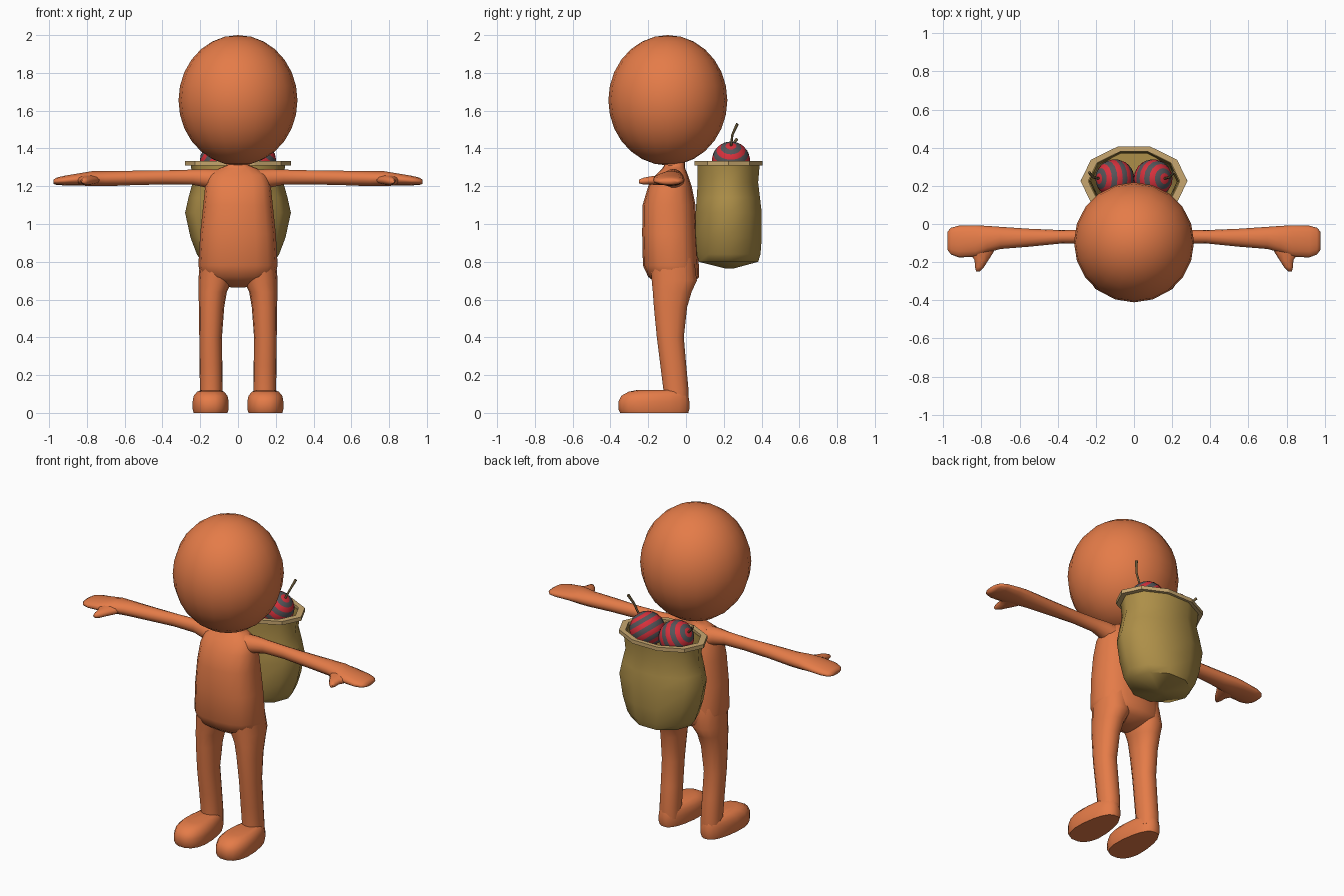
import bpy, bmesh, math
from mathutils import Vector, Matrix

if "Cube" in bpy.data.objects:
    bpy.data.objects.remove(bpy.data.objects["Cube"])


def material(name, rgb):
    m = bpy.data.materials.new(name)
    m.diffuse_color = (*rgb, 1)
    m.use_nodes = True
    m.node_tree.nodes["Principled BSDF"].inputs["Base Color"].default_value = m.diffuse_color
    return m


ORANGE = material("orange skin", (0.78, 0.2, 0.065))
CANVAS = material("olive canvas", (0.42, 0.275, 0.065))
TRIM = material("tan trim", (0.58, 0.39, 0.16))
RED = material("red", (0.68, 0.03, 0.045))
GREY = material("dark grey", (0.09, 0.09, 0.1))
BROWN = material("stem brown", (0.16, 0.11, 0.045))


def finish(name, bm, mats, smooth=50):
    bmesh.ops.recalc_face_normals(bm, faces=bm.faces)
    mesh = bpy.data.meshes.new(name)
    bm.to_mesh(mesh)
    bm.free()
    ob = bpy.data.objects.new(name, mesh)
    bpy.context.collection.objects.link(ob)
    for m in mats:
        mesh.materials.append(m)
    if smooth:
        bpy.ops.object.select_all(action='DESELECT')
        ob.select_set(True)
        bpy.context.view_layer.objects.active = ob
        bpy.ops.object.shade_smooth_by_angle(angle=math.radians(smooth))
    return ob


def loft(name, stations, place, mat, n=14, power=2.0, closed=False, smooth=50, tweak=None):
    """Stations are (t, centre a, centre b, radius a, radius b); place maps (a, b, t) to xyz."""
    bm = bmesh.new()
    rings = []
    for t, ca, cb, ra, rb in stations:
        ring = []
        for i in range(n):
            c, s = math.cos(math.tau * i / n), math.sin(math.tau * i / n)
            a = ca + ra * math.copysign(abs(c) ** (2 / power), c)
            b = cb + rb * math.copysign(abs(s) ** (2 / power), s)
            p = Vector(place(a, b, t))
            ring.append(bm.verts.new(tweak(p) if tweak else p))
        rings.append(ring)
    pairs = list(zip(rings, rings[1:]))
    if closed:
        pairs.append((rings[-1], rings[0]))
    else:
        bm.faces.new(rings[0])
        bm.faces.new(rings[-1])
    for r, q in pairs:
        for i in range(n):
            j = (i + 1) % n
            bm.faces.new((r[i], r[j], q[j], q[i]))
    return finish(name, bm, [mat], smooth)


def upright(a, b, t):
    return (a, b, t)


# Head
bm = bmesh.new()
bmesh.ops.create_uvsphere(bm, u_segments=20, v_segments=14, radius=1)
bmesh.ops.transform(bm, verts=bm.verts, matrix=Matrix.Translation((0, -0.096, 1.655))
                    @ Matrix.Diagonal((0.315, 0.315, 0.345, 1)))
finish("head", bm, [ORANGE])

# Torso and neck
loft("torso", [
    (0.665, 0, -0.06, 0.04, 0.05), (0.69, 0, -0.06, 0.13, 0.10),
    (0.72, 0, -0.065, 0.195, 0.135), (0.78, 0, -0.08, 0.21, 0.148),
    (0.95, 0, -0.087, 0.2, 0.145), (1.1, 0, -0.09, 0.184, 0.14),
    (1.2, 0, -0.085, 0.174, 0.115), (1.26, 0, -0.075, 0.155, 0.085),
    (1.295, 0, -0.065, 0.10, 0.06), (1.31, 0, -0.06, 0.06, 0.055),
    (1.37, 0, -0.07, 0.06, 0.06)], upright, ORANGE, n=16, power=2.5, smooth=70)


def narrow_heel(side):
    def tweak(p):
        k = 0.74 + 0.26 * min(1, max(0, (0.0 - p.y) / 0.22))
        cx = side * 0.145
        return Vector((cx + (p.x - cx) * k, p.y, p.z))
    return tweak


for side, word in ((1, "left"), (-1, "right")):
    # Leg
    loft(word + "_leg", [
        (0.82, 0.105, -0.075, 0.095, 0.12), (0.7, 0.12, -0.062, 0.09, 0.122),
        (0.64, 0.134, -0.073, 0.075, 0.105), (0.56, 0.14, -0.082, 0.067, 0.09),
        (0.4, 0.145, -0.083, 0.06, 0.073), (0.25, 0.143, -0.067, 0.06, 0.07),
        (0.12, 0.142, -0.053, 0.06, 0.068), (0.05, 0.142, -0.053, 0.06, 0.068)],
        lambda a, b, t: (side * a, b, t), ORANGE, power=2.2)
    # Foot
    loft(word + "_foot", [
        (0.0, 0.145, -0.168, 0.094, 0.182), (0.02, 0.145, -0.17, 0.1, 0.19),
        (0.06, 0.145, -0.17, 0.1, 0.19), (0.09, 0.145, -0.165, 0.094, 0.18),
        (0.112, 0.145, -0.148, 0.075, 0.158), (0.12, 0.145, -0.13, 0.055, 0.135)],
        lambda a, b, t: (side * a, b, t), ORANGE, n=18, power=2.6,
        tweak=narrow_heel(side))
    # Arm and hand
    loft(word + "_arm", [
        (0.08, -0.07, 1.22, 0.07, 0.07), (0.17, -0.067, 1.242, 0.052, 0.05),
        (0.24, -0.066, 1.248, 0.037, 0.041), (0.38, -0.067, 1.247, 0.035, 0.038),
        (0.55, -0.072, 1.244, 0.047, 0.039), (0.7, -0.073, 1.24, 0.058, 0.041),
        (0.77, -0.08, 1.24, 0.07, 0.041), (0.83, -0.09, 1.237, 0.083, 0.034),
        (0.92, -0.092, 1.23, 0.083, 0.026), (0.96, -0.09, 1.226, 0.07, 0.02),
        (0.978, -0.088, 1.224, 0.048, 0.011)],
        lambda a, b, t: (side * t, a, b), ORANGE, smooth=70)
    # Thumb
    loft(word + "_thumb", [
        (-0.10, 0.8, 1.235, 0.085, 0.03), (-0.15, 0.8, 1.232, 0.062, 0.026),
        (-0.19, 0.8, 1.23, 0.036, 0.023), (-0.225, 0.81, 1.227, 0.024, 0.019),
        (-0.248, 0.818, 1.225, 0.01, 0.01)],
        lambda a, b, t: (side * a, t, b), ORANGE, n=10, smooth=70)

# Bag: outer wall, then down the inside to its floor
loft("bag", [
    (0.765, 0, 0.23, 0.03, 0.025), (0.8, 0, 0.225, 0.19, 0.165),
    (0.84, 0, 0.225, 0.218, 0.178), (0.93, 0, 0.226, 0.252, 0.184),
    (1.06, 0, 0.226, 0.28, 0.184), (1.14, 0, 0.224, 0.262, 0.176),
    (1.22, 0, 0.222, 0.24, 0.168), (1.318, 0, 0.225, 0.25, 0.174),
    (1.318, 0, 0.225, 0.235, 0.16), (1.22, 0, 0.222, 0.225, 0.155),
    (1.06, 0, 0.225, 0.262, 0.17), (0.86, 0, 0.225, 0.2, 0.16)],
    upright, CANVAS, n=10)

# Bag rim
loft("bag_rim", [
    (1.31, 0, 0.225, 0.24, 0.162), (1.31, 0, 0.225, 0.28, 0.19),
    (1.333, 0, 0.225, 0.28, 0.19), (1.333, 0, 0.225, 0.24, 0.162)],
    upright, TRIM, n=10, closed=True, smooth=0)

# Striped fruit with bent stems
RADIUS, BANDS = 0.102, 11
for name, x, tilt, tip in (("left", 0.1, 38, (0.21, 0.272, 1.53)),
                           ("right", -0.1, -58, (-0.235, 0.27, 1.45))):
    centre = Vector((x, 0.238, 1.335))
    turn = Matrix.Rotation(math.radians(tilt), 4, 'Y')
    bm = bmesh.new()
    bmesh.ops.create_uvsphere(bm, u_segments=16, v_segments=BANDS, radius=RADIUS)
    for f in bm.faces:
        z = max(-1, min(1, f.calc_center_median().z / RADIUS))
        f.material_index = int(math.acos(z) / math.pi * BANDS) % 2
    bmesh.ops.transform(bm, verts=bm.verts, matrix=Matrix.Translation(centre) @ turn)
    finish(name + "_fruit", bm, [RED, GREY])

    axis = turn.to_3x3() @ Vector((0, 0, 1))
    base, tip = centre + axis * (RADIUS - 0.01), Vector(tip)
    mid = base.lerp(tip, 0.45) + axis * 0.012 - Vector((0, 0.008, 0))
    curve = bpy.data.curves.new(name + "_stem", 'CURVE')
    curve.dimensions = '3D'
    curve.bevel_depth, curve.bevel_resolution = 0.008, 1
    curve.use_fill_caps = True
    line = curve.splines.new('POLY')
    line.points.add(2)
    for point, co, r in zip(line.points, (base, mid, tip), (0.8, 0.8, 1.1)):
        point.co, point.radius = (*co, 1), r
    curve.materials.append(BROWN)
    stem = bpy.data.objects.new(name + "_stem", curve)
    bpy.context.collection.objects.link(stem)
    bpy.ops.object.select_all(action='DESELECT')
    stem.select_set(True)
    bpy.context.view_layer.objects.active = stem
    bpy.ops.object.convert(target='MESH')
